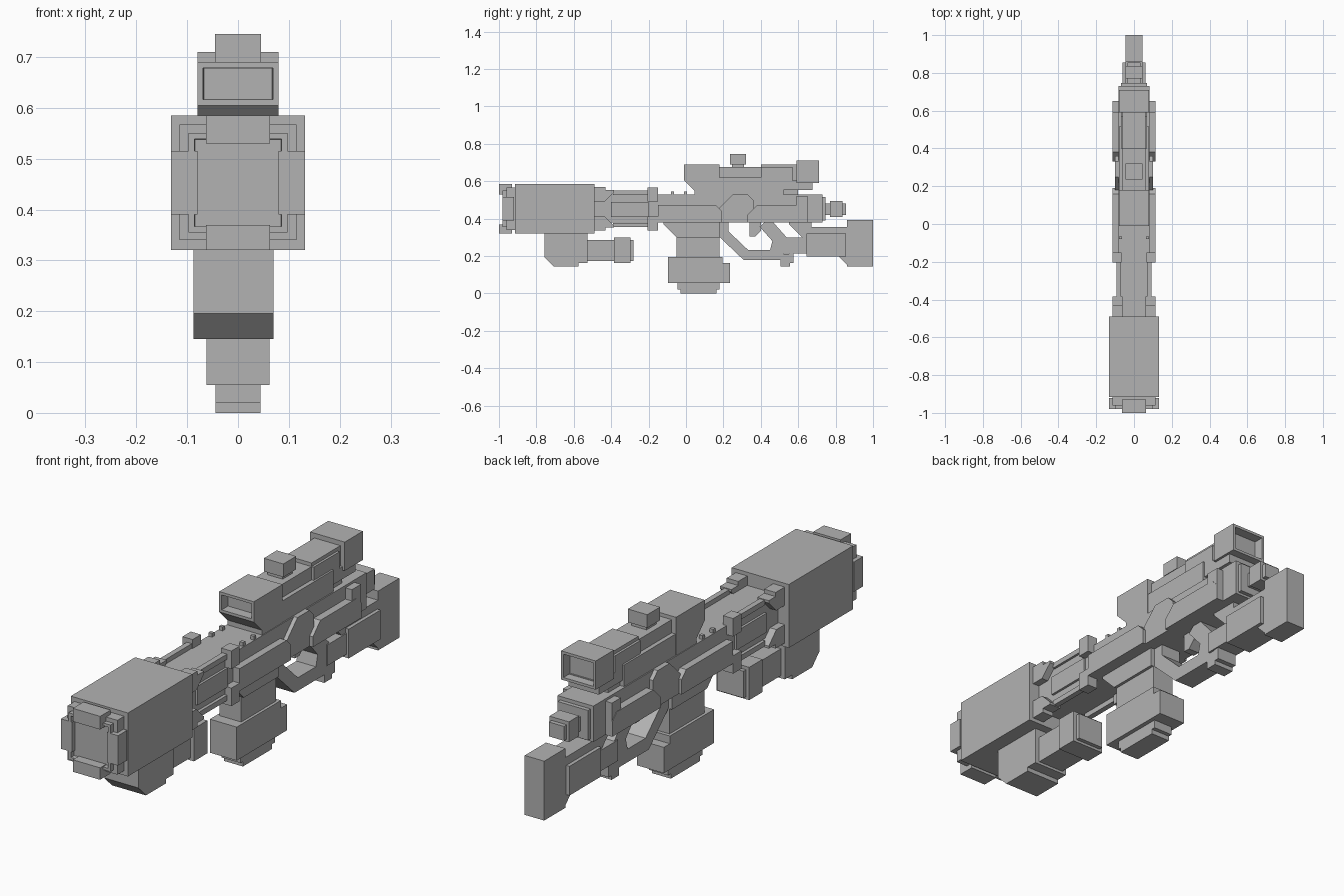
import bpy
import bmesh
from mathutils import Vector

cube = bpy.data.objects.get("Cube")
if cube:
    bpy.data.objects.remove(cube, do_unlink=True)

grey = bpy.data.materials.new("plain grey")
grey.use_nodes = True
grey.diffuse_color = (.45, .45, .45, 1)
grey.node_tree.nodes["Principled BSDF"].inputs["Base Color"].default_value = grey.diffuse_color


def prism(name, x, outline, recess=None):
    """Extrude a side outline of (y, z) points over x; recess is 'front' or 'back'."""
    low, high = x if isinstance(x, tuple) else (-x, x)
    bm = bmesh.new()
    face = bm.faces.new([bm.verts.new((low, y, z)) for y, z in outline])
    extruded = bmesh.ops.extrude_face_region(bm, geom=[face])["geom"]
    moved = [item for item in extruded if isinstance(item, bmesh.types.BMVert)]
    bmesh.ops.translate(bm, verts=moved, vec=(high - low, 0, 0))
    bmesh.ops.recalc_face_normals(bm, faces=bm.faces)
    if recess:
        way = -1 if recess == "front" else 1
        opening = max(bm.faces, key=lambda f: f.normal.y * way * f.calc_area())
        bmesh.ops.inset_individual(bm, faces=[opening], thickness=.016)
        bmesh.ops.inset_individual(bm, faces=[opening], thickness=.002, depth=-.04)
    mesh = bpy.data.meshes.new(name)
    bm.to_mesh(mesh)
    bm.free()
    mesh.materials.append(grey)
    bpy.context.collection.objects.link(bpy.data.objects.new(name, mesh))


def part(name, x, y, z, recess=None, **cuts):
    """A block whose named side corners, such as front_low, may be chamfered."""
    front, back = y
    low, high = z
    corners = {"front_low": (front, low), "back_low": (back, low),
               "back_high": (back, high), "front_high": (front, high)}
    outline = []
    for corner, (cy, cz) in corners.items():
        cut = cuts.get(corner)
        if not cut:
            outline.append((cy, cz))
            continue
        along_y = (cy + (cut if cy == front else -cut), cz)
        along_z = (cy, cz + (cut if cz == low else -cut))
        rising = corner in ("back_low", "front_high")
        outline += [along_y, along_z] if rising else [along_z, along_y]
    prism(name, x, outline, recess)


def pair(name, x, **shape):
    """The same block on both sides of the model."""
    inner, outer = x
    part("left_" + name, x=(inner, outer), **shape)
    part("right_" + name, x=(-outer, -inner), **shape)


def strap(name, x, path, thick):
    """A bent bar of even thickness that follows a path of (y, z) points."""
    points = [Vector(p) for p in path]
    normals = [(b - a).normalized().orthogonal() for a, b in zip(points, points[1:])]
    before, after = normals[:1] + normals, normals + normals[-1:]
    offsets = [(m + n) * thick / (2 + 2 * m.dot(n)) for m, n in zip(before, after)]
    one = [p + o for p, o in zip(points, offsets)]
    other = [p - o for p, o in zip(points, offsets)]
    prism(name, x, one + other[::-1])


# Heights shared by many parts
BELLY, ROOF, MID = .38, .53, .4525

# Muzzle
part("muzzle_base", x=.115, y=(-.96, -.9), z=(.34, .567))
part("muzzle_ring", x=.097, y=(-.98, -.95), z=(.355, .55), recess="front")
part("muzzle_top_bracket", x=.063, y=(-1, -.93), z=(ROOF, .585))
part("muzzle_bottom_bracket", x=.063, y=(-1, -.93), z=(.32, .37))
pair("muzzle_bracket", x=(.08, .132), y=(-.98, -.92), z=(.39, .515))

# Barrel shroud, then clamps, bands and rails at the four corners of the barrel
part("barrel_shroud", x=.132, y=(-.915, -.49), z=(.32, .585))
part("barrel", x=.083, y=(-.5, -.14), z=(BELLY, ROOF))
pair("barrel_side", x=(.08, .093), y=(-.4, -.2), z=(.41, .49))
for level, inward, sign in (("upper", "low", 1), ("lower", "high", -1)):
    def span(near, far):
        return tuple(sorted((MID + sign * near, MID + sign * far)))
    pair(level + "_clamp", x=(.06, .113), y=(-.49, -.385), z=span(.04, .1),
         **{"back_" + inward: .05})
    pair(level + "_clamp_rim", x=(.06, .113), y=(-.49, -.43), z=span(.09, .117))
    pair(level + "_band", x=(.066, .113), y=(-.205, -.15), z=span(.04, .115))
    pair(level + "_rail", x=(.07, .093), y=(-.39, -.2), z=span(.075, .097))

# Receiver
part("receiver", x=.083, y=(-.15, .73), z=(BELLY, ROOF))
part("receiver_end", x=.07, y=(.72, .747), z=(.39, .515))
pair("front_side_plate", x=(.08, .113), y=(-.15, .19), z=(BELLY, .473), back_high=.03)
pair("middle_side_plate", x=(.08, .1), y=(.18, .36), z=(BELLY, ROOF),
     front_high=.07, back_high=.03)
pair("rear_side_plate", x=(.08, .115), y=(.33, .65), z=(BELLY, .473),
     front_high=.05, back_high=.03)
pair("rear_cheek", x=(.08, .113), y=(.59, .65), z=(.4, .52))
for place, y in (("front", -.08), ("back", -.01)):
    pair(place + "_sight_tab", x=(.064, .08), y=(y, y + .015), z=(.52, .546))
part("rear_neck", x=.035, y=(.74, .855), z=(.42, .48))
part("rear_knob", x=.045, y=(.77, .837), z=(.41, .495))

# Scope
part("scope_front", x=.08, y=(-.01, .18), z=(.55, .69), front_low=.055, recess="front")
part("scope_mount", x=.08, y=(.045, .18), z=(.52, .56))
part("scope_body", x=.06, y=(.17, .6), z=(.52, .675))
part("scope_skirt", x=.078, y=(.17, .52), z=(.52, .62))
part("scope_rear_skirt", x=.07, y=(.48, .675), z=(.553, .605))
part("scope_saddle", x=.07, y=(.4, .57), z=(.6, .675))
part("scope_rear_collar", x=.06, y=(.4, .6), z=(.62, .69))
part("scope_eyepiece", x=.08, y=(.59, .71), z=(.59, .71), recess="back")
part("scope_dial_neck", x=.035, y=(.245, .31), z=(.66, .7))
part("scope_dial", x=.045, y=(.235, .32), z=(.69, .745))

# Foregrip under the barrel, set a little to the right
part("foregrip", x=(-.088, .07), y=(-.757, -.575), z=(.145, .33), front_low=.05)
part("foregrip_back", x=(-.088, .07), y=(-.58, -.527), z=(.163, .33))
part("foregrip_arm", x=(-.07, .05), y=(-.54, -.28), z=(.174, .286))
part("foregrip_end", x=(-.084, .066), y=(-.385, -.297), z=(.163, .3))

# Magazine
part("magazine_well", x=.062, y=(-.12, .18), z=(.3, BELLY), front_low=.07)
part("magazine_neck", x=.05, y=(-.05, .18), z=(.18, .31))
part("magazine", x=.062, y=(-.097, .195), z=(.055, .195))
part("magazine_back", x=.062, y=(.19, .235), z=(.055, .163))
part("magazine_lower", x=.044, y=(-.045, .18), z=(.02, .07))
part("magazine_foot", x=.044, y=(-.03, .163), z=(0, .03))

# Trigger guard and grip
strap("trigger_guard", x=.045, path=[(.2, BELLY), (.2, .32), (.32, .206), (.52, .206)], thick=.055)
part("trigger", x=.025, y=(.34, .4), z=(.305, BELLY), back_low=.03)
strap("grip", x=.045, path=[(.42, BELLY), (.5, .29), (.48, .21)], thick=.07)
part("grip_foot", x=.045, y=(.505, .555), z=(.145, .21))
part("grip_foot_back", x=.045, y=(.55, .575), z=(.163, .22))

# Stock
part("stock_link", x=.05, y=(.52, .66), z=(.213, .3))
part("stock_strap", x=.045, y=(.55, .67), z=(.29, BELLY), front_low=.08)
part("stock_top", x=.045, y=(.65, .86), z=(.3, .355))
part("stock_body", x=.06, y=(.645, .855), z=(.198, .32))
part("butt_front", x=.045, y=(.82, .87), z=(.15, .35), front_low=.045)
part("butt_plate", x=.045, y=(.86, 1), z=(.145, .393))
